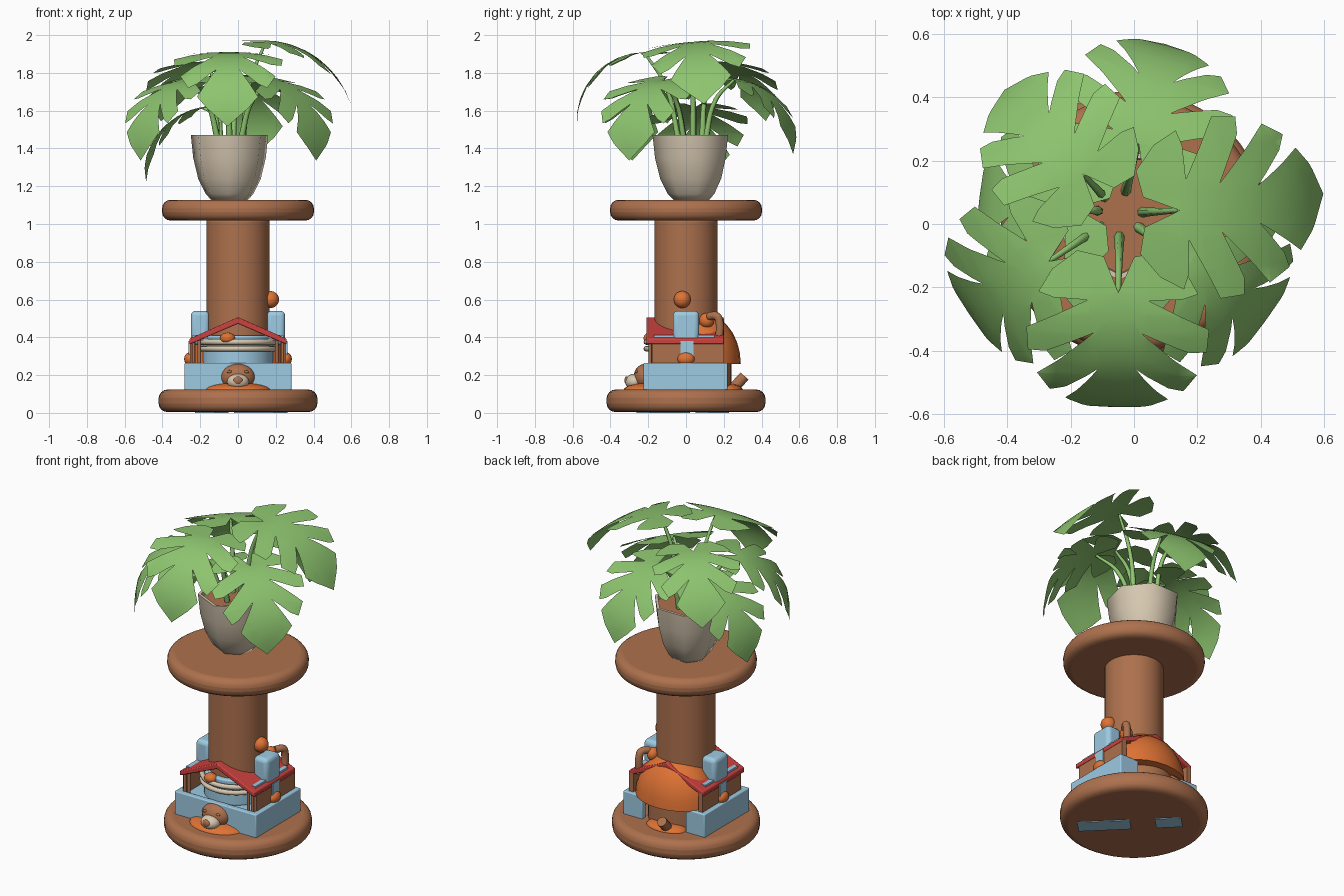
import bpy, bmesh
from math import sin, cos, pi, radians
from mathutils import Vector, Matrix

cube = bpy.data.objects.get("Cube")
if cube:
    bpy.data.objects.remove(cube, do_unlink=True)


def material(name, rgb):
    m = bpy.data.materials.new(name)
    m.use_nodes = True
    m.diffuse_color = (*rgb, 1)
    m.node_tree.nodes["Principled BSDF"].inputs["Base Color"].default_value = (*rgb, 1)
    return m


WOOD = material("warm brown", (0.42, 0.165, 0.075))
GREEN = material("leaf green", (0.27, 0.56, 0.16))
CREAM = material("cream", (0.68, 0.58, 0.44))
BLUE = material("pale blue", (0.34, 0.59, 0.76))
RED = material("red", (0.60, 0.055, 0.05))
ORANGE = material("orange", (0.74, 0.17, 0.035))


def finish(bm, name, mat, loc=(0, 0, 0), bevel=0, smooth=40, segs=3):
    bmesh.ops.recalc_face_normals(bm, faces=bm.faces[:])
    mesh = bpy.data.meshes.new(name)
    bm.to_mesh(mesh)
    bm.free()
    mesh.materials.append(mat)
    ob = bpy.data.objects.new(name, mesh)
    bpy.context.collection.objects.link(ob)
    ob.location = loc
    if bevel:
        mod = ob.modifiers.new("rounding", 'BEVEL')
        mod.width, mod.segments, mod.limit_method = bevel, segs, 'ANGLE'
    bpy.ops.object.select_all(action='DESELECT')
    ob.select_set(True)
    bpy.context.view_layer.objects.active = ob
    bpy.ops.object.shade_smooth_by_angle(angle=radians(smooth))
    return ob


def cylinder(name, mat, loc, r, h, bevel=0, n=40, segs=4):
    bm = bmesh.new()
    bmesh.ops.create_cone(bm, cap_ends=True, segments=n, radius1=r, radius2=r, depth=h)
    return finish(bm, name, mat, loc, bevel, segs=segs)


def box(name, mat, lo, hi, bevel=0):
    lo, hi = Vector(lo), Vector(hi)
    bm = bmesh.new()
    bmesh.ops.create_cube(bm, size=1)
    bmesh.ops.scale(bm, vec=hi - lo, verts=bm.verts[:])
    return finish(bm, name, mat, (lo + hi) / 2, bevel)


def ball(name, mat, loc, size, floor=None):
    bm = bmesh.new()
    bmesh.ops.create_uvsphere(bm, u_segments=24, v_segments=14, radius=1)
    bmesh.ops.scale(bm, vec=size, verts=bm.verts[:])
    if floor is not None:
        cut = bmesh.ops.bisect_plane(bm, geom=bm.verts[:] + bm.edges[:] + bm.faces[:],
                                     plane_co=(0, 0, floor), plane_no=(0, 0, 1), clear_inner=True)
        bmesh.ops.edgeloop_fill(bm, edges=[e for e in cut["geom_cut"]
                                           if isinstance(e, bmesh.types.BMEdge)])
    return finish(bm, name, mat, loc)


def lathe(name, mat, profile, n, loc, start=0.0, smooth=60):
    bm = bmesh.new()
    vs = [bm.verts.new((r * cos(start), r * sin(start), z)) for r, z in profile]
    es = [bm.edges.new(p) for p in zip(vs, vs[1:])]
    bmesh.ops.spin(bm, geom=vs + es, cent=(0, 0, 0), axis=(0, 0, 1), angle=2 * pi, steps=n)
    bmesh.ops.remove_doubles(bm, verts=bm.verts[:], dist=0.0005)
    return finish(bm, name, mat, loc, smooth=smooth)


def tube(name, mat, points, r0, r1, sides=1):
    cu = bpy.data.curves.new(name, 'CURVE')
    cu.dimensions, cu.bevel_depth, cu.bevel_resolution = '3D', 1, sides
    cu.use_fill_caps, cu.resolution_u = True, 6
    sp = cu.splines.new('BEZIER')
    sp.bezier_points.add(len(points) - 1)
    for i, (bp, co) in enumerate(zip(sp.bezier_points, points)):
        bp.co = co
        bp.handle_left_type = bp.handle_right_type = 'AUTO'
        bp.radius = r0 + (r1 - r0) * i / (len(points) - 1)
    cu.materials.append(mat)
    ob = bpy.data.objects.new(name, cu)
    bpy.context.collection.objects.link(ob)
    return ob


# Pedestal
cylinder("base_disc", WOOD, (0, 0, 0.064), 0.42, 0.118, 0.045, 48)
cylinder("column", WOOD, (0, 0, 0.57), 0.168, 0.92, 0.02)
cylinder("top_disc", WOOD, (0, 0, 1.073), 0.402, 0.11, 0.045, 48)
for i, (x, y, w) in enumerate([(0.12, -0.12, 0.3), (-0.14, 0.14, 0.15)]):
    plate = box(f"underside_plate_{i}", BLUE, (-w / 2, -0.05, -0.004), (w / 2, 0.05, 0.004))
    plate.location = (x, y, 0.004)
    plate.rotation_euler.z = -pi / 4

# Planter and soil
PX, PY = -0.045, 0.033
lathe("pot", CREAM, [(0, 1.128), (0.1, 1.128), (0.13, 1.16), (0.17, 1.24), (0.197, 1.35),
                     (0.21, 1.47), (0.192, 1.47), (0.187, 1.43)], 7, (PX, PY, 0), -pi / 2)
lathe("soil", WOOD, [(0, 1.445), (0.19, 1.445)], 7, (PX, PY, 0), -pi / 2)

# Split leaf outline: one half, along the midrib then outwards
HALF = [(0, 0), (-0.19, 0.08), (-0.22, 0.22), (-0.12, 0.35), (0.0, 0.42), (0.03, 0.34), (0.04, 0.16),
        (0.2, 0.48), (0.34, 0.47), (0.34, 0.38), (0.22, 0.13), (0.5, 0.42), (0.64, 0.35),
        (0.6, 0.27), (0.44, 0.1), (0.73, 0.27), (0.84, 0.18), (1, 0)]


def leaf(i, azimuth, reach, z, pitch0, pitch1, size, roll=0):
    bm = bmesh.new()
    for s in (1, -1):
        bm.faces.new([bm.verts.new((u, s * v, 0)) for u, v in HALF])
    bmesh.ops.remove_doubles(bm, verts=bm.verts[:], dist=0.001)
    bmesh.ops.triangulate(bm, faces=bm.faces[:])
    cuts = [((k / 8, 0, 0), (1, 0, 0)) for k in range(8)]
    cuts += [((0, s * k, 0), (0, 1, 0)) for k in (0.15, 0.32) for s in (1, -1)]
    for co, no in cuts:
        bmesh.ops.bisect_plane(bm, geom=bm.verts[:] + bm.edges[:] + bm.faces[:],
                               plane_co=co, plane_no=no)
    # Bend the blade along an arc and let its sides droop slightly
    a0, a1 = radians(pitch0), radians(pitch1)
    k = a1 - a0
    for v in bm.verts:
        u, w = v.co.x, v.co.y
        a = a0 + k * max(u, 0)
        x = (sin(a) - sin(a0)) / k + min(u, 0) * cos(a0)
        h = (cos(a) - cos(a0)) / k - min(u, 0) * sin(a0)
        d = 0.15 * w * w
        v.co = Vector((x - d * sin(a), w, h - d * cos(a))) * size
    az = radians(azimuth)
    base = Vector((PX + reach * cos(az), PY + reach * sin(az), z))
    turn = Matrix.Rotation(az, 4, 'Z') @ Matrix.Rotation(radians(roll), 4, 'X')
    bmesh.ops.transform(bm, matrix=turn, verts=bm.verts[:])
    finish(bm, f"leaf_{i}", GREEN, base, smooth=50)
    root = Vector((PX + 0.07 * cos(az), PY + 0.07 * sin(az), 1.43))
    mid = root.lerp(base, 0.5) + Vector((-0.02 * cos(az), -0.02 * sin(az), 0.06))
    tube(f"leaf_stalk_{i}", GREEN, [root, mid, base + Vector((0, 0, -0.006))], 0.017, 0.008)


# azimuth, reach, height, pitch at stalk, pitch at tip, size, roll
LEAVES = [(-91, 0.25, 1.91, 0, 95, 0.6), (3, 0.19, 1.965, 0, 72, 0.6, 5),
          (75, 0.23, 1.77, 10, 92, 0.56), (133, 0.17, 1.86, 2, 80, 0.52),
          (214, 0.27, 1.76, 12, 98, 0.57), (-36, 0.27, 1.76, 12, 98, 0.57),
          (173, 0.14, 1.62, 10, 95, 0.55)]
for i, spec in enumerate(LEAVES):
    leaf(i, *spec)

# Courtyard walls
for s, side in ((1, "left"), (-1, "right")):
    box(f"yard_wall_{side}", BLUE, (s * 0.265 - 0.018, -0.225, 0.11),
        (s * 0.265 + 0.018, 0.22, 0.265), 0.006)
    box(f"yard_back_{side}", BLUE, (s * 0.21 - 0.06, 0.18, 0.11), (s * 0.21 + 0.06, 0.22, 0.265), 0.006)
    # House side walls, with band, knob and posts
    box(f"house_wall_{side}", WOOD, (s * 0.24 - 0.015, -0.18, 0.25), (s * 0.24 + 0.015, 0.2, 0.38))
    box(f"wall_band_{side}", BLUE, (s * 0.248 - 0.014, -0.03, 0.25), (s * 0.248 + 0.014, 0.04, 0.38))
    ball(f"wall_knob_{side}", ORANGE, (s * 0.255, 0, 0.285), (0.03, 0.045, 0.035))
    for k in (0.205, 0.235):
        cylinder(f"porch_post_{side}_{k}", WOOD, (s * k, -0.19, 0.32), 0.009, 0.14, n=10)
    # Turrets
    box(f"turret_{side}", BLUE, (s * 0.2 - 0.05, -0.07, 0.36), (s * 0.2 + 0.05, 0.07, 0.54), 0.025)
    box(f"turret_foot_{side}", BLUE, (s * 0.2 - 0.04, -0.17, 0.39), (s * 0.2 + 0.04, 0.15, 0.412))
box("yard_front", BLUE, (-0.283, -0.225, 0.11), (0.283, -0.19, 0.265), 0.006)
box("yard_floor", BLUE, (-0.26, -0.2, 0.12), (0.26, 0.0, 0.255))

# Pool with two rings
cylinder("pool", BLUE, (0, -0.01, 0.33), 0.187, 0.16, 0.01)
for z in (0.34, 0.375):
    bpy.ops.mesh.primitive_torus_add(major_segments=40, minor_segments=8, major_radius=0.195,
                                     minor_radius=0.015, location=(0, -0.015, z))
    ring = bpy.context.object
    ring.name = "pool_ring"
    ring.data.materials.append(CREAM)
    bpy.ops.object.shade_smooth()
ball("pool_toy", ORANGE, (-0.055, -0.19, 0.395), (0.04, 0.035, 0.03))

# Gabled roof as a chevron extruded backwards
bm = bmesh.new()
ridge = [(-0.258, 0.362), (0, 0.472), (0.258, 0.362), (0.258, 0.392), (0, 0.507), (-0.258, 0.392)]
f = bm.faces.new([bm.verts.new((x, -0.21, z)) for x, z in ridge])
ext = bmesh.ops.extrude_face_region(bm, geom=[f])["geom"]
bmesh.ops.translate(bm, vec=(0, 0.41, 0), verts=[v for v in ext if isinstance(v, bmesh.types.BMVert)])
finish(bm, "gable_roof", RED, bevel=0.006, smooth=20, segs=2)

# Rear dome on a drum, with elbow pipe and lookout ball
ball("rear_dome", ORANGE, (0, 0.09, 0.26), (0.25, 0.2, 0.265), 0.0)
cylinder("rear_drum", WOOD, (0, 0.06, 0.19), 0.18, 0.15)
ball("lookout_ball", ORANGE, (0.172, -0.02, 0.6), (0.045, 0.045, 0.045))
tube("elbow_pipe", WOOD, [(0.2, 0.175, 0.38), (0.2, 0.175, 0.49), (0.197, 0.165, 0.51), (0.17, 0.12, 0.512)],
     0.022, 0.022, 3)
ball("pipe_bulb", ORANGE, (0.15, 0.11, 0.49), (0.035, 0.04, 0.04))

# Sleeping bear
ball("bear_body", ORANGE, (0, -0.2, 0.12), (0.175, 0.13, 0.04))
ball("bear_head", WOOD, (0, -0.215, 0.19), (0.09, 0.062, 0.07))
ball("bear_muzzle", CREAM, (0, -0.272, 0.165), (0.058, 0.05, 0.042))
ball("bear_nose", WOOD, (0, -0.314, 0.172), (0.024, 0.012, 0.022))
for s in (1, -1):
    ball("bear_eye", WOOD, (s * 0.045, -0.262, 0.218), (0.013, 0.008, 0.008))
ball("bear_rear", ORANGE, (-0.02, 0.22, 0.12), (0.13, 0.08, 0.035))
tube("bear_foot", WOOD, [(-0.05, 0.26, 0.14), (-0.05, 0.285, 0.168), (-0.05, 0.31, 0.195)], 0.03, 0.03, 3)
